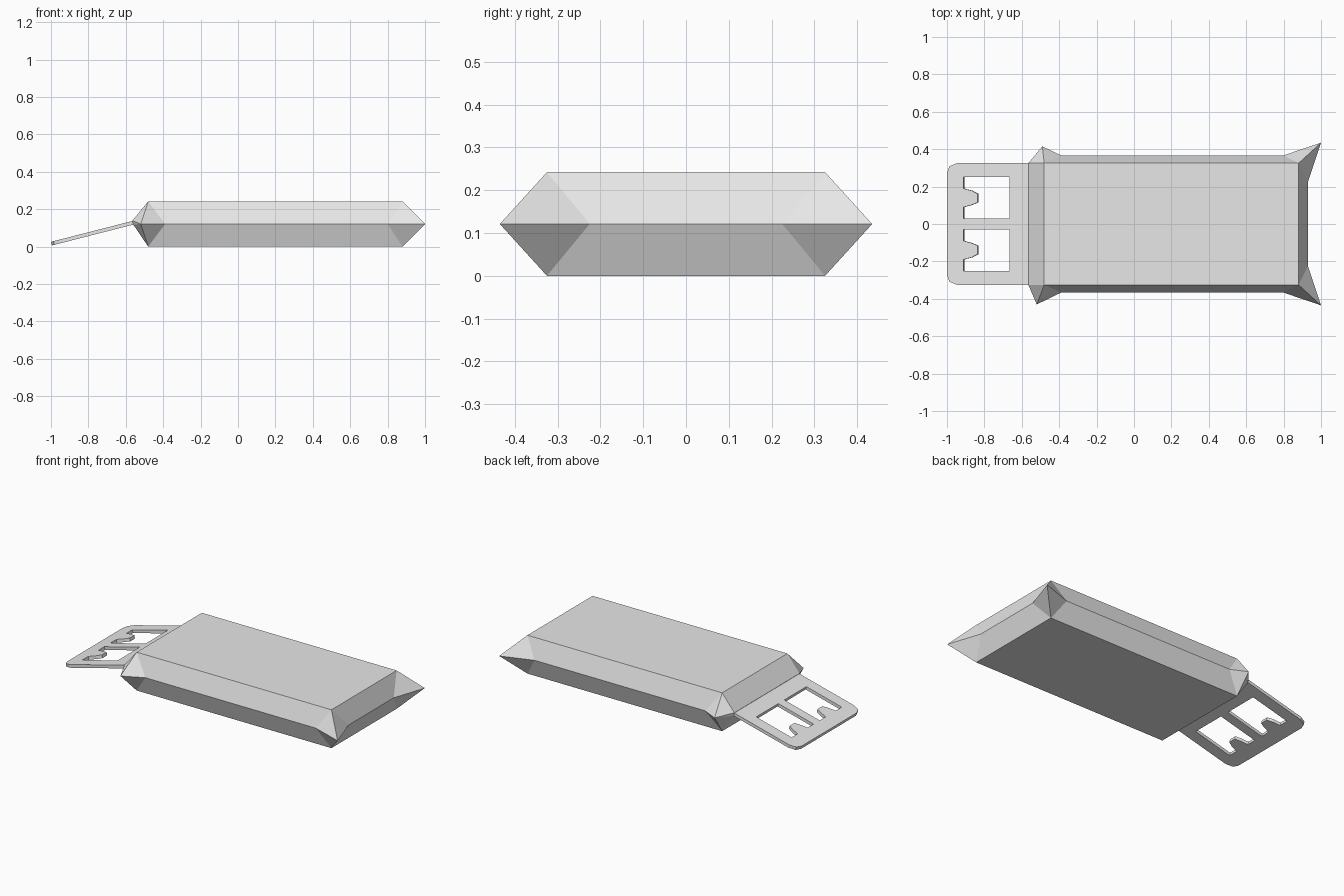
import bpy, bmesh, math
from mathutils import Matrix

cube = bpy.data.objects.get("Cube")
if cube:
    bpy.data.objects.remove(cube)

grey = bpy.data.materials.new("light_grey")
grey.use_nodes = True
colour = (0.8, 0.8, 0.8, 1)
grey.diffuse_color = colour
grey.node_tree.nodes["Principled BSDF"].inputs["Base Color"].default_value = colour


def add_object(name, mesh):
    obj = bpy.data.objects.new(name, mesh)
    mesh.materials.clear()
    mesh.materials.append(grey)
    bpy.context.collection.objects.link(obj)
    return obj


# Pouch body: two flat panels joined by a pinched seam with pointed corners
HEIGHT, SEAM, HALF = 0.242, 0.121, 0.325
X0, X1 = -0.48, 0.88
bm = bmesh.new()
v = bm.verts.new
front_tip = v((-0.52, -0.43, SEAM))
back_tip = v((-0.49, 0.415, SEAM))
side_front = [v((-0.39, -0.367, SEAM)), v((0.8, -0.367, SEAM))]
side_back = [v((0.8, 0.367, SEAM)), v((-0.39, 0.367, SEAM))]
end_front, end_back = v((1, -0.435, SEAM)), v((1, 0.435, SEAM))
end_mid = [v((0.93, -0.225, SEAM)), v((0.93, 0.225, SEAM))]
lips = []
for z, lip_x, lip_z in ((HEIGHT, -0.565, 0.139), (0, -0.56, 0.118)):
    a, b, c, d = [v((x, y, z)) for x, y in
                  ((X0, -HALF), (X1, -HALF), (X1, HALF), (X0, HALF))]
    lip = [v((lip_x, HALF, lip_z)), v((lip_x, -HALF, lip_z))]
    lips.append(lip)
    for face in ((a, b, c, d),
                 (a, side_front[0], side_front[1], b),
                 (b, end_mid[0], end_mid[1], c),
                 (c, side_back[0], side_back[1], d),
                 (d, lip[0], lip[1], a),
                 (a, lip[1], front_tip), (a, front_tip, side_front[0]),
                 (b, side_front[1], end_front), (b, end_front, end_mid[0]),
                 (c, end_mid[1], end_back), (c, end_back, side_back[0]),
                 (d, side_back[1], back_tip), (d, back_tip, lip[0])):
        bm.faces.new(face)
# Close the lip where the tab joins
up, low = lips
bm.faces.new((up[0], low[0], low[1], up[1]))
bm.faces.new((up[0], back_tip, low[0]))
bm.faces.new((up[1], low[1], front_tip))
bmesh.ops.recalc_face_normals(bm, faces=bm.faces)
body_mesh = bpy.data.meshes.new("pouch_body")
bm.to_mesh(body_mesh)
bm.free()
add_object("pouch_body", body_mesh)

# Tab: flat plate with two toothed windows, tilted down from the lip
HINGE = -0.56
corner = [(HINGE, HALF), (-0.945, HALF), (-0.984, 0.309), (-0.997, 0.275)]
window = [(-0.663, 0.03), (-0.663, 0.25), (-0.91, 0.25), (-0.91, 0.19),
          (-0.865, 0.178), (-0.835, 0.162), (-0.835, 0.115),
          (-0.865, 0.102), (-0.91, 0.09), (-0.91, 0.03)]


def flip(points):
    return [(x, -y) for x, y in reversed(points)]


curve = bpy.data.curves.new("tab_outline", "CURVE")
curve.dimensions = "2D"
curve.fill_mode = "BOTH"
curve.extrude = 0.01
for points in (corner + flip(corner), window, flip(window)):
    spline = curve.splines.new("POLY")
    spline.points.add(len(points) - 1)
    for p, (x, y) in zip(spline.points, points):
        p.co = (x - HINGE, y, 0, 1)
    spline.use_cyclic_u = True
outline = bpy.data.objects.new("tab_outline", curve)
bpy.context.collection.objects.link(outline)
bpy.context.view_layer.update()
tab_mesh = bpy.data.meshes.new_from_object(
    outline.evaluated_get(bpy.context.evaluated_depsgraph_get()))
bpy.data.objects.remove(outline)
tilt = math.atan(0.256)
tab_mesh.transform(Matrix.Translation((HINGE, 0, 0.128))
                   @ Matrix.Rotation(-tilt, 4, "Y")
                   @ Matrix.Diagonal((1 / math.cos(tilt), 1, 1, 1)))
# Weld the plate and flatten its shading
bm = bmesh.new()
bm.from_mesh(tab_mesh)
bmesh.ops.remove_doubles(bm, verts=bm.verts, dist=0.0005)
bmesh.ops.recalc_face_normals(bm, faces=bm.faces)
for f in bm.faces:
    f.smooth = False
bm.to_mesh(tab_mesh)
bm.free()
add_object("hanging_tab", tab_mesh)
